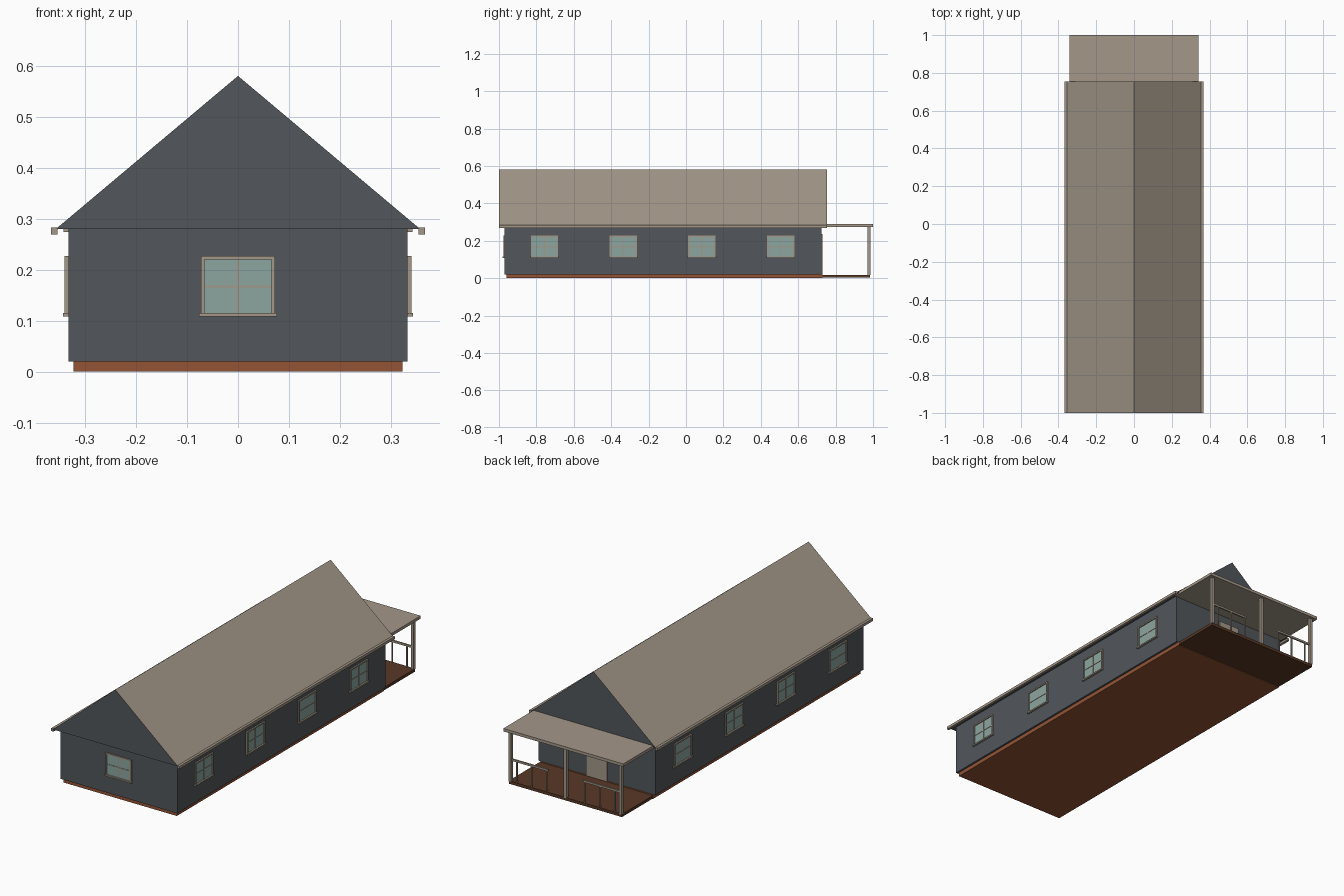
import bpy, bmesh, math
from mathutils import Matrix, Vector

if "Cube" in bpy.data.objects:
    bpy.data.objects.remove(bpy.data.objects["Cube"])


def mat(name, rgb):
    m = bpy.data.materials.new(name)
    lin = [((c / 255 + 0.055) / 1.055) ** 2.4 for c in rgb]
    m.diffuse_color = (*lin, 1)
    m.use_nodes = True
    m.node_tree.nodes["Principled BSDF"].inputs["Base Color"].default_value = m.diffuse_color
    return m


WALL = mat("slate grey siding", (82, 86, 91))
TAN = mat("tan trim and roof", (163, 151, 136))
BRICK = mat("brick brown", (147, 84, 53))
DECK = mat("dark brown deck", (88, 56, 38))
GLASS = mat("window glass", (140, 166, 160))
MATS = [WALL, TAN, BRICK, DECK, GLASS]


def build(name, boxes, xform=Matrix()):
    """One object from boxes given as (x0, x1, y0, y1, z0, z1, material)."""
    bm = bmesh.new()
    used = []
    for x0, x1, y0, y1, z0, z1, m in boxes:
        if m not in used:
            used.append(m)
        c = Vector(((x0 + x1) / 2, (y0 + y1) / 2, (z0 + z1) / 2))
        scale = Matrix.Diagonal((x1 - x0, y1 - y0, z1 - z0, 1))
        vs = bmesh.ops.create_cube(bm, size=1, matrix=Matrix.Translation(c) @ scale)["verts"]
        for f in {f for v in vs for f in v.link_faces}:
            f.material_index = used.index(m)
    return finish(name, bm, used, xform)


def finish(name, bm, mats, xform=Matrix()):
    bmesh.ops.recalc_face_normals(bm, faces=bm.faces)
    me = bpy.data.meshes.new(name)
    bm.to_mesh(me)
    bm.free()
    for m in mats:
        me.materials.append(m)
    ob = bpy.data.objects.new(name, me)
    ob.matrix_world = xform
    bpy.context.collection.objects.link(ob)
    return ob


# House body and base
build("foundation", [(-.323, .323, -.96, .73, 0, .02, BRICK)])
build("walls", [(-.333, .333, -.97, .725, .02, .28, WALL)])

# Gabled roof prism: sloped faces tan, gables and soffit grey
bm = bmesh.new()
tri = [bm.verts.new((x, -1, z)) for x, z in ((-.357, .28), (.357, .28), (0, .58))]
face = bm.faces.new(tri)
ext = bmesh.ops.extrude_face_region(bm, geom=[face])["geom"]
bmesh.ops.translate(bm, vec=(0, 1.755, 0), verts=[v for v in ext if isinstance(v, bmesh.types.BMVert)])
bmesh.ops.recalc_face_normals(bm, faces=bm.faces)
for f in bm.faces:
    f.normal_update()
    f.material_index = 1 if f.normal.z > .3 else 0
finish("gable_roof", bm, [WALL, TAN])

# Gutters along both eaves
for s, side in ((-1, "left"), (1, "right")):
    x0, x1 = sorted((s * .354, s * .367))
    build(side + "_gutter", [(x0, x1, -1, .755, .269, .283, TAN)])


# Windows, modelled facing -y with the wall plane at y = 0
def window(name, x, y, angle):
    d = -.007
    build(name, [
        (-.067, .067, -.002, .002, .115, .221, GLASS),
        (-.073, -.066, d, .002, .115, .227, TAN),
        (.066, .073, d, .002, .115, .227, TAN),
        (-.066, .066, d, .002, .220, .227, TAN),
        (-.077, .077, -.010, .002, .108, .115, TAN),
        (-.002, .002, -.004, .002, .115, .220, TAN),
        (-.066, .066, -.004, .002, .165, .169, TAN),
    ], Matrix.Translation((x, y, 0)) @ Matrix.Rotation(angle, 4, "Z"))


window("front_window", 0, -.97, 0)
for i in range(4):
    y = -.757 + i * .421
    window(f"right_window_{i + 1}", .333, y, math.pi / 2)
    window(f"left_window_{i + 1}", -.333, y, -math.pi / 2)

# Back door
build("back_door", [(-.06, .06, .72, .731, .02, .235, TAN)])

# Porch: deck, flat roof, posts and railings
build("porch_deck", [(-.323, .323, .73, .983, .003, .018, DECK)])
build("porch_roof", [(-.342, .342, .725, 1, .274, .289, TAN)])
for x, side in ((-.315, "left"), (0, "middle"), (.315, "right")):
    build(side + "_porch_post", [(x - .008, x + .008, .97, .986, .016, .276, TAN)])
for s, side in ((-1, "left"), (1, "right")):
    a, b = sorted((s * .1, s * .315))
    rail = [(a, b, .974, .982, .124, .134, TAN)]
    for u in (.107, .195, .28):
        rail.append((s * u - .003, s * u + .003, .975, .981, .016, .126, TAN))
    build(side + "_porch_railing", rail)
